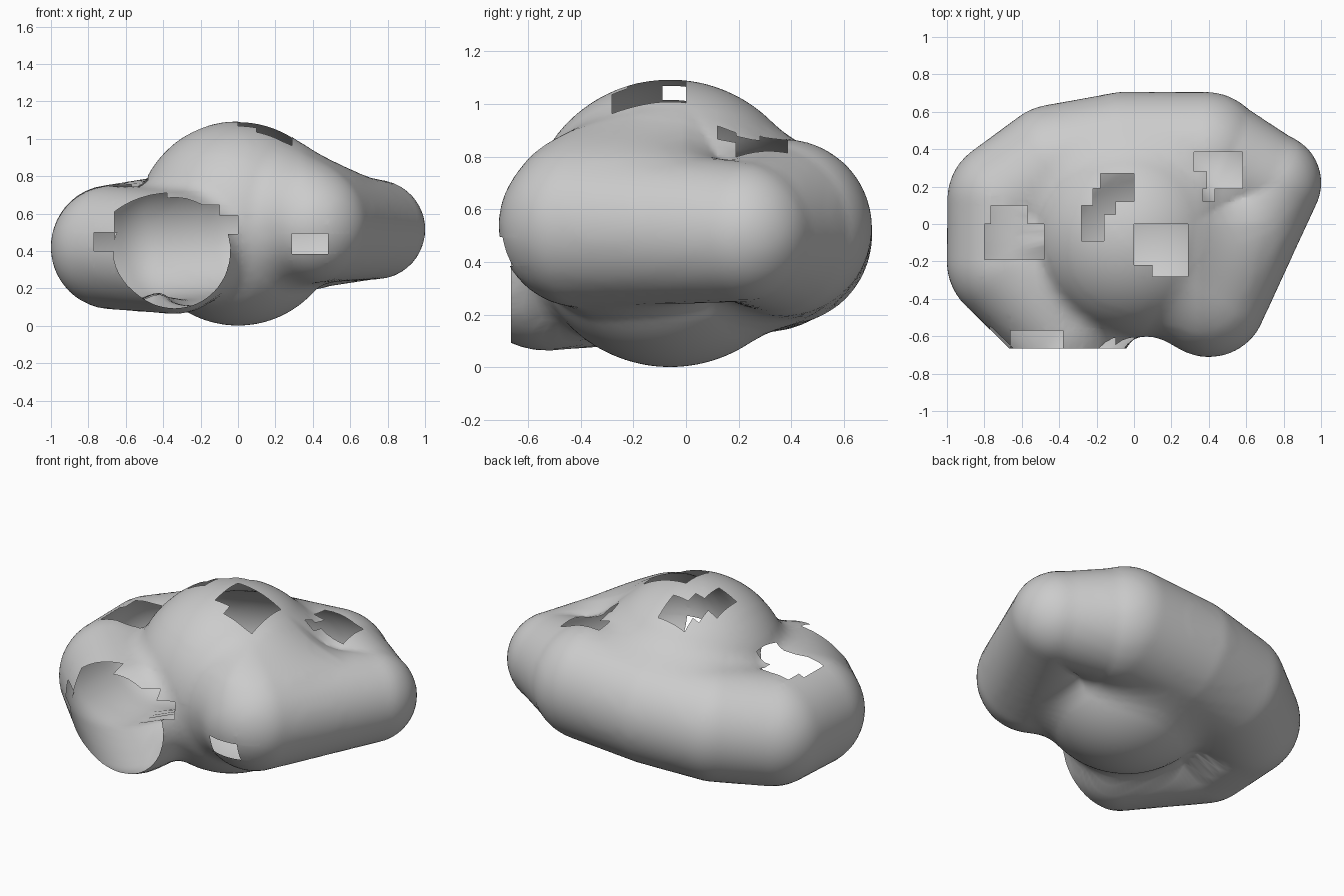
import bpy, bmesh
from mathutils import Vector as V

if "Cube" in bpy.data.objects:
    bpy.data.objects.remove(bpy.data.objects["Cube"])

# Core ball and the chain of rounded lobes around it: (centre, radius)
CORE = (V((0, -0.06, 0.547)), 0.545)
CHAIN = [
    (V((-0.34, -0.53, 0.39)), 0.325),   # front left
    (V((-0.67, -0.20, 0.42)), 0.33),    # left
    (V((-0.675, 0.13, 0.43)), 0.322),
    (V((-0.42, 0.31, 0.465)), 0.328),   # back left
    (V((-0.05, 0.37, 0.50)), 0.335),    # back
    (V((0.38, 0.37, 0.53)), 0.335),     # back right
    (V((0.735, 0.22, 0.515)), 0.265),   # right tip
    (V((0.40, -0.40, 0.54)), 0.31),     # front right
]


def clamp(t):
    return max(0.0, min(1.0, t))


def capsule(p, a, b):
    axis = b[0] - a[0]
    t = clamp((p - a[0]).dot(axis) / axis.length_squared)
    return (p - a[0] - axis * t).length - (a[1] + (b[1] - a[1]) * t)


def distance(p):
    ring = min(capsule(p, a, b) for a, b in zip(CHAIN, CHAIN[1:]))
    ball = (p - CORE[0]).length - CORE[1]
    # the upper right flows into the ball more softly than the rest
    soft = clamp((p.x - 0.05) / 0.3) * clamp((p.z - 0.5) / 0.3) * clamp((0.3 - p.y) / 0.3)
    blend = 0.10 + 0.15 * soft
    h = max(blend - abs(ring - ball), 0.0) / blend
    return min(ring, ball) - h * h * blend / 4


# Shrink a fine sphere onto the blended lobes
bm = bmesh.new()
bmesh.ops.create_icosphere(bm, subdivisions=6, radius=1)
middle = V((0.09, 0, 0.49))
for v in bm.verts:
    d = v.co.normalized()
    t = 1.4
    for _ in range(40):
        step = distance(middle + d * t)
        if step < 0.001:
            break
        t -= step * 0.9
    v.co = middle + d * t


def cut_hole(x0, x1, y0, y1, z0, z1):
    lo, hi = V((x0, y0, z0)), V((x1, y1, z1))

    def inside(f, pad):
        c = f.calc_center_median()
        return all(lo[i] - pad < c[i] < hi[i] + pad for i in range(3))

    for i in range(3):
        for edge in (lo, hi):
            if abs(edge[i]) > 1.5:
                continue
            n = V((0, 0, 0))
            n[i] = 1
            faces = [f for f in bm.faces if inside(f, 0.1)]
            geom = list({e for f in faces for e in f.edges}) + faces
            geom += list({v for f in faces for v in f.verts})
            bmesh.ops.bisect_plane(bm, geom=geom, dist=1e-5, plane_co=edge, plane_no=n)
    bmesh.ops.delete(bm, geom=[f for f in bm.faces if inside(f, 0)], context='FACES')


# Openings in the top, as x and y ranges
for x0, x1, y0, y1 in [
    (0, 0.29, -0.22, 0), (0.10, 0.29, -0.28, -0.22),
    (-0.28, -0.16, -0.09, 0.10), (-0.22, -0.10, 0.05, 0.19), (-0.18, 0, 0.12, 0.27),
    (0.39, 0.58, 0.19, 0.385), (0.32, 0.39, 0.28, 0.385), (0.37, 0.43, 0.12, 0.19),
    (-0.765, -0.57, 0, 0.10), (-0.80, -0.48, -0.19, 0),
]:
    cut_hole(x0, x1, y0, y1, 0.6, 2)

# Openings in the front: the large cut-off lobe, its ragged rim, a small window
cut_hole(-2, 0.02, -2, -0.665, -2, 2)
cut_hole(-0.66, -0.38, -2, -0.57, 0.50, 2)
cut_hole(-0.38, -0.10, -2, -0.56, 0.48, 0.645)
cut_hole(-0.77, -0.66, -2, -0.54, 0.40, 0.50)
cut_hole(-0.10, 0, -2, -0.50, 0.49, 0.59)
cut_hole(0.29, 0.48, -2, -0.5, 0.385, 0.495)

bmesh.ops.recalc_face_normals(bm, faces=bm.faces[:])
for f in bm.faces:
    f.smooth = True
mesh = bpy.data.meshes.new("lumpy_shell")
bm.to_mesh(mesh)
bm.free()
shell = bpy.data.objects.new("lumpy_shell", mesh)
bpy.context.collection.objects.link(shell)
